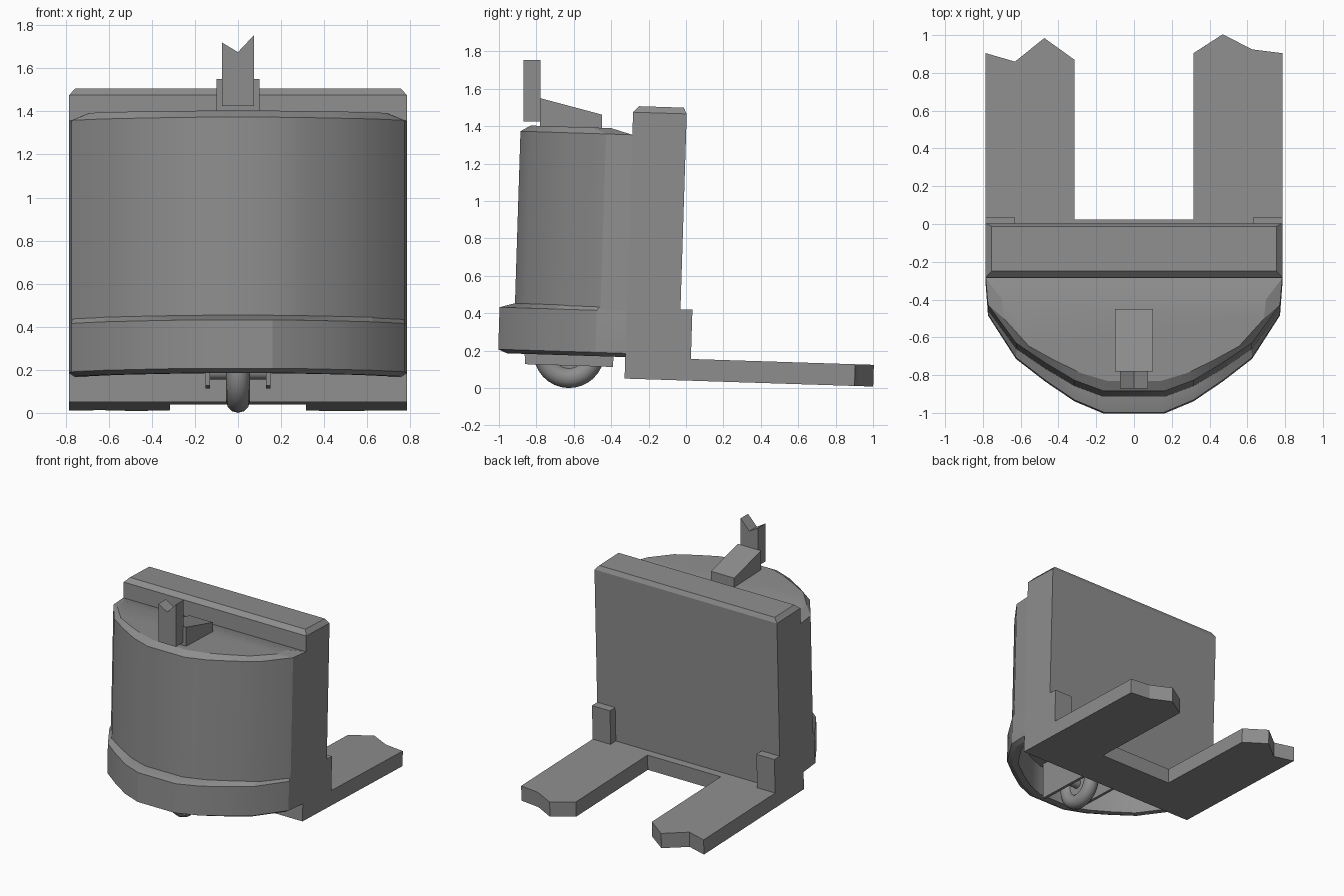
import bpy, bmesh, math
from mathutils import Matrix

if "Cube" in bpy.data.objects:
    bpy.data.objects.remove(bpy.data.objects["Cube"])

grey = bpy.data.materials.new("mid_grey")
grey.use_nodes = True
grey.diffuse_color = (0.27, 0.27, 0.27, 1)
grey.node_tree.nodes["Principled BSDF"].inputs["Base Color"].default_value = grey.diffuse_color

# The body leans back slightly
LEAN = Matrix.Rotation(-0.032, 4, 'X')


def finish(name, bm, lean=True, smooth=None):
    bmesh.ops.recalc_face_normals(bm, faces=bm.faces)
    if lean:
        bm.transform(LEAN)
    mesh = bpy.data.meshes.new(name)
    bm.to_mesh(mesh)
    bm.free()
    mesh.materials.append(grey)
    obj = bpy.data.objects.new(name, mesh)
    bpy.context.collection.objects.link(obj)
    if smooth:
        bpy.ops.object.select_all(action='DESELECT')
        bpy.context.view_layer.objects.active = obj
        obj.select_set(True)
        bpy.ops.object.shade_smooth_by_angle(angle=math.radians(smooth))
    return obj


def loft(name, rings, lean=True, smooth=None):
    """Skin a stack of equal-length rings and cap both ends."""
    bm = bmesh.new()
    rows = [[bm.verts.new(p) for p in ring] for ring in rings]
    n = len(rows[0])
    for a, b in zip(rows, rows[1:]):
        for i in range(n):
            j = (i + 1) % n
            bm.faces.new((a[i], a[j], b[j], b[i]))
    bm.faces.new(rows[0])
    bm.faces.new(rows[-1])
    return finish(name, bm, lean, smooth)


def rect(x0, x1, y0, y1, z):
    return [(x0, y0, z), (x1, y0, z), (x1, y1, z), (x0, y1, z)]


def box(name, x0, x1, y0, y1, z0, z1):
    return loft(name, [rect(x0, x1, y0, y1, z0), rect(x0, x1, y0, y1, z1)])


def side_extrude(name, profile, x0, x1, lean=True):
    return loft(name, [[(x, y, z) for y, z in profile] for x in (x0, x1)], lean)


# Half-round plan shared by the drum and its skirt
BACK = -0.33
half = [(0.785, BACK), (0.773, -0.49), (0.625, -0.72),
        (0.47, -0.84), (0.315, -0.945), (0.16, -1.01)]
plan = half + [(-x, y) for x, y in reversed(half)]


def ring(z, depth=1.0, width=1.0, back=BACK):
    return [(x * width, back + (y - BACK) * depth, z) for x, y in plan]


# Skirt: hollow underneath, bevelled top and bottom
loft("skirt", [ring(0.39, 0.86, 0.9), ring(0.155, 0.86, 0.9), ring(0.155, 0.93, 0.96),
               ring(0.175), ring(0.4), ring(0.424, 0.88, 0.995)], smooth=22)
# Drum with bevelled lid
loft("drum", [ring(0.4, 0.88), ring(1.344, 0.88),
              ring(1.376, 0.634, 0.89, -0.444)], smooth=22)

# Upright back slab with a bevelled top
W = 0.785
loft("back_slab", [rect(-W, W, -0.33, -0.043, 0.04), rect(-W, W, -0.33, -0.043, 1.465),
                   rect(-W + 0.03, W - 0.03, -0.298, -0.06, 1.498)])
box("crossbar", -W, W, -0.2, 0.018, 0.04, 0.156)

# Forks with notched ends
tips = {"left": [(0.315, 0.9), (0.47, 1.0), (0.625, 0.92), (W, 0.9)],
        "right": [(-W, 0.9), (-0.63, 0.855), (-0.475, 0.98), (-0.315, 0.865)]}
for side, tip in tips.items():
    outline = [(tip[0][0], 0.0)] + tip + [(tip[-1][0], 0.0)]
    loft(side + "_fork", [[(x, y, z) for x, y in outline] for z in (0.04, 0.156)])

# Small corner posts and caster brackets
for side, s in (("left", 1), ("right", -1)):
    x0, x1 = sorted((s * 0.63, s * W))
    box(side + "_corner_post", x0, x1, -0.06, 0.021, 0.1, 0.42)
    x0, x1 = sorted((s * 0.13, s * 0.152))
    side_extrude(side + "_caster_bracket",
                 [(-0.88, 0.4), (-0.865, 0.1), (-0.395, 0.1), (-0.38, 0.4)], x0, x1)

# Caster wheel: round tyre, hub and axle
HUB = Matrix.Translation((0, -0.631, 0.17)) @ Matrix.Rotation(math.pi / 2, 4, 'Y')


def disc(name, radius, depth):
    bm = bmesh.new()
    bmesh.ops.create_cone(bm, cap_ends=True, segments=24, radius1=radius,
                          radius2=radius, depth=depth, matrix=HUB)
    finish(name, bm, smooth=30)


disc("wheel_hub", 0.12, 0.04)
disc("axle", 0.035, 0.3)
bm = bmesh.new()
rows = []
for i in range(32):
    a = math.tau * i / 32
    row = []
    for j in range(12):
        b = math.tau * j / 12
        r = 0.135 + 0.055 * math.cos(b)
        row.append(bm.verts.new(HUB @ Matrix.Translation(
            (r * math.cos(a), r * math.sin(a), 0.055 * math.sin(b))).translation))
    rows.append(row)
for i in range(32):
    for j in range(12):
        a, b, k = rows[i], rows[(i + 1) % 32], (j + 1) % 12
        bm.faces.new((a[j], a[k], b[k], b[j]))
finish("tyre", bm, smooth=60)

# Handle on the lid: sloping arm and notched upright grip
side_extrude("handle_arm", [(-0.78, 1.39), (-0.78, 1.55), (-0.45, 1.462), (-0.45, 1.37)],
             -0.1, 0.1, lean=False)
grip = [(-0.075, 1.425), (0.075, 1.425), (0.075, 1.755), (0, 1.675), (-0.075, 1.72)]
loft("handle_grip", [[(x, y, z) for x, z in grip] for y in (-0.87, -0.778)], lean=False)
